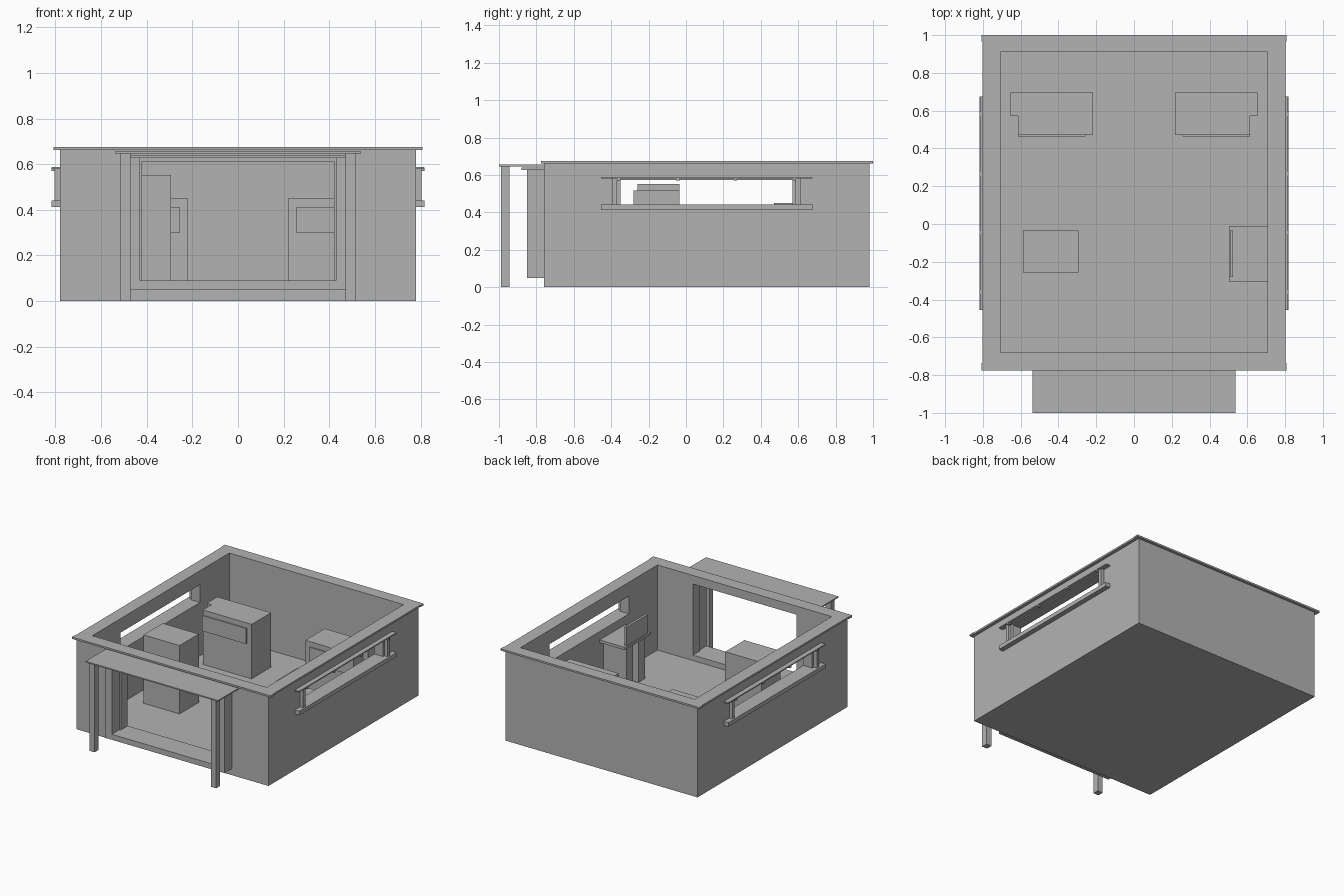
import bpy

if "Cube" in bpy.data.objects:
    bpy.data.objects.remove(bpy.data.objects["Cube"])

mat = bpy.data.materials.new("plain_grey")
mat.diffuse_color = (0.45, 0.45, 0.45, 1)
mat.use_nodes = True
mat.node_tree.nodes["Principled BSDF"].inputs["Base Color"].default_value = mat.diffuse_color


def box(name, x, y, z):
    """Axis-aligned box from (min, max) pairs."""
    bpy.ops.mesh.primitive_cube_add(size=1)
    ob = bpy.context.object
    ob.name = ob.data.name = name
    for v in ob.data.vertices:
        v.co = [r[0] if c < 0 else r[1] for c, r in zip(v.co, (x, y, z))]
    ob.data.materials.append(mat)
    return ob


def cut(ob, x, y, z):
    """Subtract a box from an object."""
    tool = box("cutter", x, y, z)
    tool.hide_render = True
    mod = ob.modifiers.new("cut", 'BOOLEAN')
    mod.operation = 'DIFFERENCE'
    mod.solver = 'EXACT'
    mod.object = tool
    bpy.ops.object.select_all(action='DESELECT')
    bpy.context.view_layer.objects.active = ob
    ob.select_set(True)
    bpy.ops.object.modifier_apply(modifier=mod.name)
    bpy.data.objects.remove(tool, do_unlink=True)


def side(s, a, b):
    """Mirror an x range to side s."""
    return tuple(sorted((s * a, s * b)))


# Open-topped room with floor, doorway and two side windows
room = box("room_shell", (-0.78, 0.78), (-0.76, 0.98), (0, 0.662))
cut(room, (-0.708, 0.708), (-0.68, 0.91), (0.05, 0.8))
cut(room, (-0.42, 0.42), (-0.9, -0.6), (0.09, 0.612))
cut(room, (-1, 1), (-0.35, 0.57), (0.442, 0.572))

# Wall coping, slightly wider at front and back
coping = box("wall_coping", (-0.803, 0.803), (-0.737, 0.965), (0.662, 0.675))
cut(coping, (-0.708, 0.708), (-0.68, 0.91), (0.6, 0.8))
for name, y in (("front", (-0.775, -0.737)), ("back", (0.965, 1.0))):
    box(name + "_coping_edge", (-0.808, 0.808), y, (0.662, 0.675))

# Door surround
box("door_sill", (-0.43, 0.43), (-0.85, -0.76), (0.05, 0.09))
box("door_header", (-0.50, 0.50), (-0.88, -0.76), (0.627, 0.64))

# Porch roof
box("porch_roof", (-0.538, 0.538), (-1.0, -0.76), (0.646, 0.655))

for s, tag in ((-1, "left_"), (1, "right_")):
    box(tag + "door_jamb", side(s, 0.43, 0.485), (-0.85, -0.76), (0.05, 0.627))
    box(tag + "porch_post", side(s, 0.472, 0.515), (-0.99, -0.945), (0, 0.646))

    # Window ledge, hood, uprights and small hood brackets
    box(tag + "window_ledge", side(s, 0.78, 0.817), (-0.455, 0.675), (0.412, 0.442))
    box(tag + "window_hood", side(s, 0.78, 0.815), (-0.455, 0.675), (0.58, 0.588))
    for y in (-0.395, 0.585):
        box(tag + "window_upright", side(s, 0.78, 0.805), (y, y + 0.027), (0.442, 0.58))
    for y in (-0.36, -0.045, 0.265, 0.58):
        box(tag + "hood_bracket", side(s, 0.795, 0.818), (y - 0.009, y + 0.009), (0.57, 0.585))

    # Rear cabinet with a narrower front half and a face panel
    box(tag + "cabinet_back", side(s, 0.218, 0.655), (0.573, 0.695), (0.05, 0.45))
    box(tag + "cabinet_front", side(s, 0.218, 0.615), (0.47, 0.573), (0.05, 0.45))
    box(tag + "cabinet_panel", side(s, 0.257, 0.615), (0.462, 0.47), (0.298, 0.412))

# Tall block on the left
box("tall_block", (-0.588, -0.294), (-0.258, -0.035), (0.05, 0.552))

# Desk on the right wall, on two pedestals, with an upright screen
box("desk_top", (0.503, 0.708), (-0.305, -0.01), (0.36, 0.38))
for y in ((-0.13, -0.055), (-0.265, -0.19)):
    box("desk_pedestal", (0.52, 0.708), y, (0.05, 0.36))
box("desk_screen", (0.507, 0.525), (-0.28, -0.035), (0.38, 0.517))
